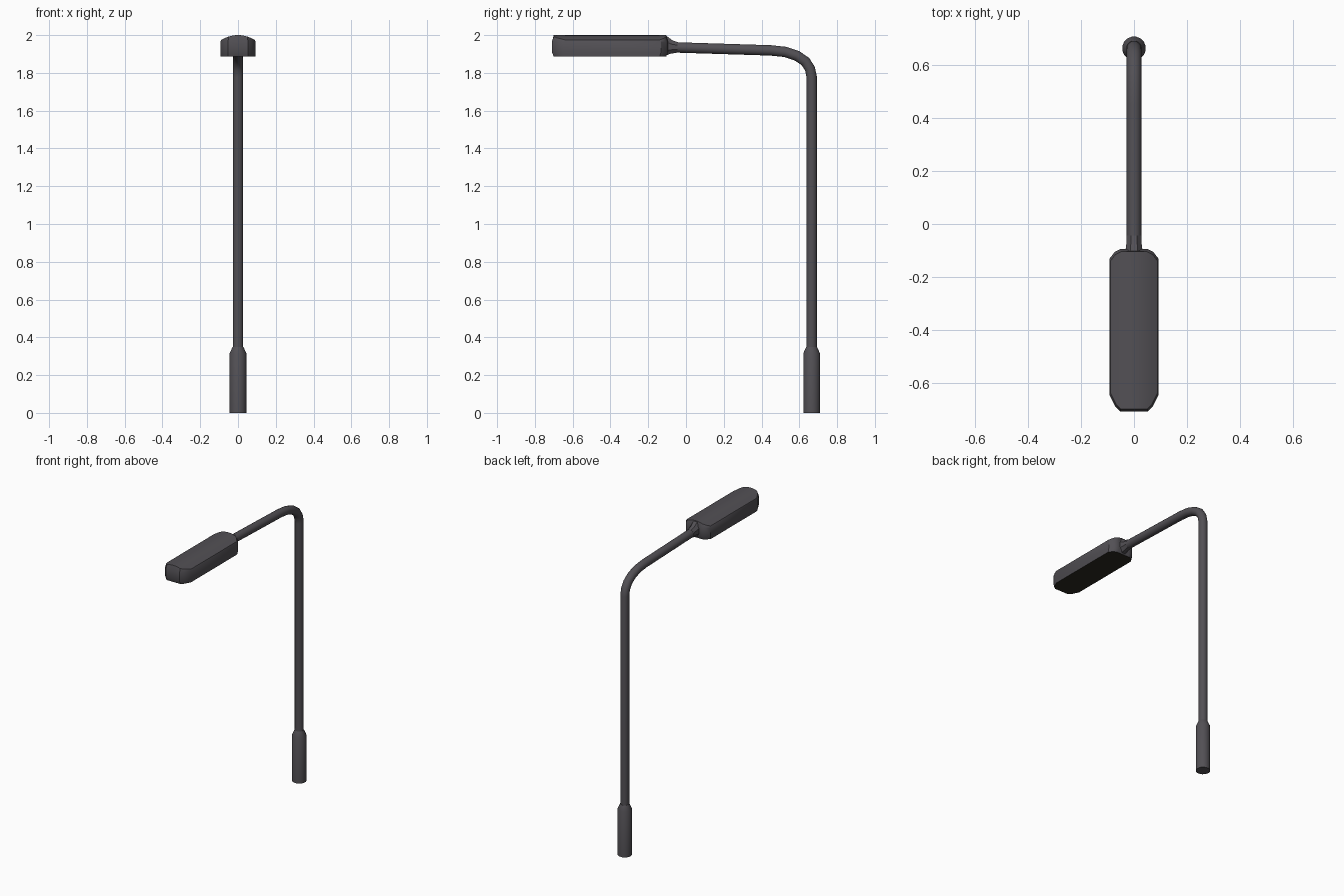
import bpy, bmesh, math
from mathutils import Vector

if "Cube" in bpy.data.objects:
    bpy.data.objects.remove(bpy.data.objects["Cube"])


def material(name, rgb):
    m = bpy.data.materials.new(name)
    m.diffuse_color = (*rgb, 1)
    m.use_nodes = True
    m.node_tree.nodes["Principled BSDF"].inputs["Base Color"].default_value = m.diffuse_color
    return m


GREY = material("dark grey metal", (0.085, 0.08, 0.09))
PANEL = material("dark lamp panel", (0.024, 0.021, 0.014))


def finish(name, bm, mats, angle=35):
    bmesh.ops.recalc_face_normals(bm, faces=bm.faces)
    me = bpy.data.meshes.new(name)
    bm.to_mesh(me)
    bm.free()
    ob = bpy.data.objects.new(name, me)
    bpy.context.collection.objects.link(ob)
    for m in mats:
        me.materials.append(m)
    bpy.ops.object.select_all(action='DESELECT')
    ob.select_set(True)
    bpy.context.view_layer.objects.active = ob
    bpy.ops.object.shade_smooth_by_angle(angle=math.radians(angle))
    return ob


def bridge(bm, a, b):
    n = len(a)
    for i in range(n):
        j = (i + 1) % n
        bm.faces.new((a[i], a[j], b[j], b[i]))


def sweep(name, path, sides, angle=35):
    """Tube in the x = 0 plane; path points are (y, z, x radius, in-plane radius)."""
    bm = bmesh.new()
    pts = [Vector((0, p[0], p[1])) for p in path]
    rings = []
    for i, p in enumerate(path):
        t = Vector()
        if i > 0:
            t += (pts[i] - pts[i - 1]).normalized()
        if i < len(pts) - 1:
            t += (pts[i + 1] - pts[i]).normalized()
        side = Vector((1, 0, 0))
        up = t.normalized().cross(side)
        ring = []
        for k in range(sides):
            a = 2 * math.pi * (k + 0.5) / sides
            ring.append(bm.verts.new(pts[i] + side * p[2] * math.cos(a) + up * p[3] * math.sin(a)))
        rings.append(ring)
    for a, b in zip(rings, rings[1:]):
        bridge(bm, a, b)
    bm.faces.new(rings[0])
    bm.faces.new(rings[-1])
    return finish(name, bm, [GREY], angle)


# Pole base with its tapered collar
PY = 0.665
sweep("pole_base", [(PY, 0, .045, .045), (PY, .315, .045, .045), (PY, .35, .029, .029)], 16)

# Upright pole bending into the arm
bend = [(PY, .34), (PY, 1.78), (.656, 1.823), (.632, 1.86), (.588, 1.89),
        (.525, 1.911), (.45, 1.919), (-.06, 1.935)]
sweep("pole_and_arm", [(y, z, .028, .028) for y, z in bend], 16)

# Flared neck joining arm and lamp head
sweep("lamp_neck", [(-.045, 1.935, .03, .03), (-.075, 1.937, .031, .038),
                    (-.11, 1.942, .036, .058)], 8, 25)

# Lamp head: domed top grid, straight sides, flat panel underneath
bm = bmesh.new()
stations = [(-.70, .05), (-.682, .068), (-.64, .089), (-.14, .089), (-.115, .07), (-.105, .05)]
N = 8
grid = []
for y, w in stations:
    row = []
    for i in range(N + 1):
        x = w * (2 * i / N - 1)
        row.append(bm.verts.new((x, y, 2.0 - 0.026 * (x / .09) ** 2)))
    grid.append(row)
for r0, r1 in zip(grid, grid[1:]):
    for i in range(N):
        bm.faces.new((r0[i], r0[i + 1], r1[i + 1], r1[i]))
rim = (grid[0] + [r[-1] for r in grid[1:-1]] + grid[-1][::-1]
       + [r[0] for r in grid[-2:0:-1]])
mid = -.4025
for z, sx, sy in [(1.966, 1.045, 1.032), (1.91, 1.045, 1.032), (1.886, 1.03, 1.0)]:
    ring = [bm.verts.new((v0.co.x * sx, mid + (v0.co.y - mid) * sy, z))
            for v0 in (rim if z > 1.96 else base)]
    if z > 1.96:
        base = rim
    bridge(bm, rim, ring)
    rim = ring
panel = bm.faces.new(rim)
panel.material_index = 1
finish("lamp_head", bm, [GREY, PANEL], 30)
